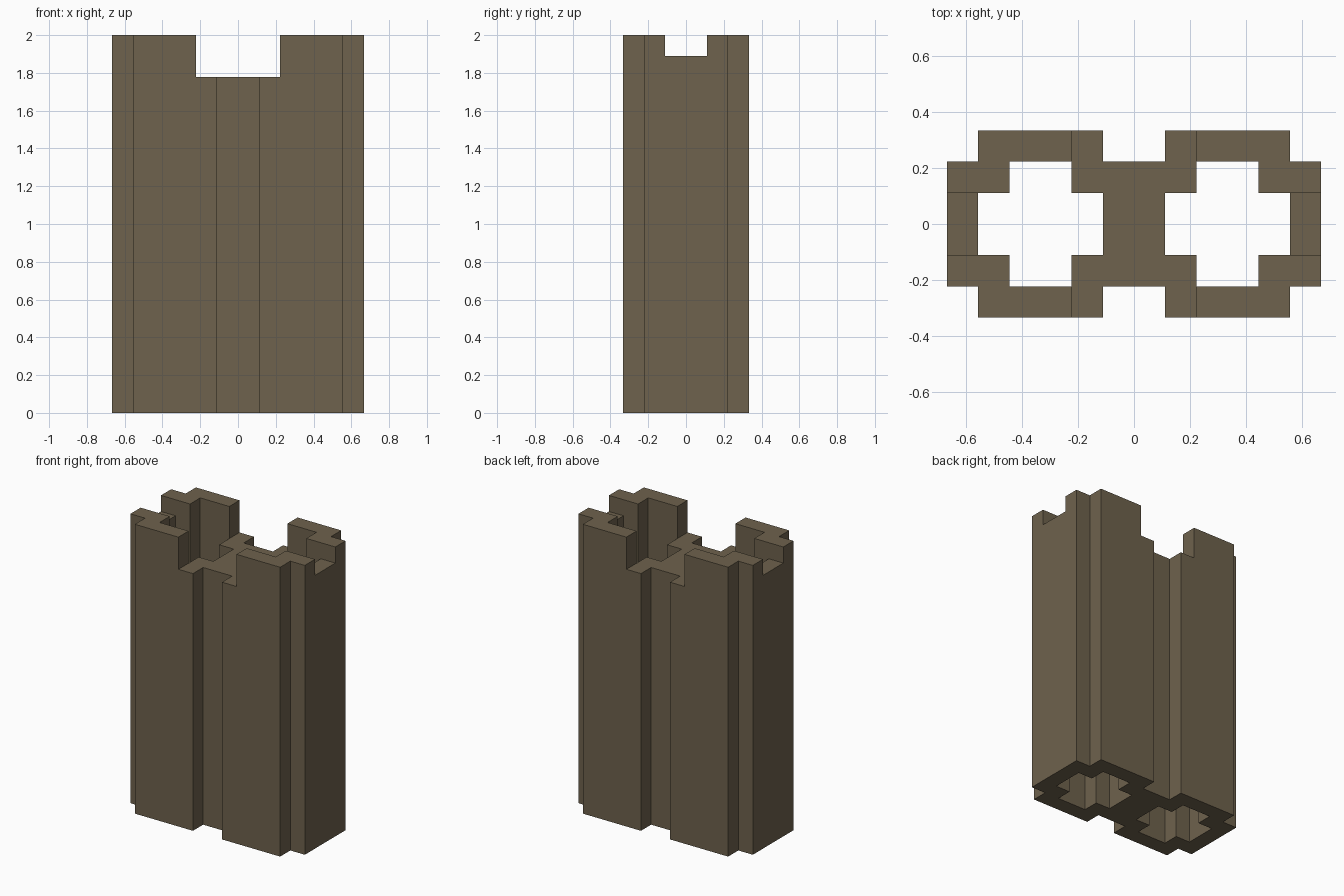
import bpy
import bmesh

cube = bpy.data.objects.get("Cube")
if cube:
    bpy.data.objects.remove(cube, do_unlink=True)

U = 1 / 9  # module: every dimension is a whole number of these

wood = bpy.data.materials.new("dull_brown")
wood.use_nodes = True
BROWN = (0.156, 0.122, 0.074, 1)
wood.diffuse_color = BROWN
bsdf = wood.node_tree.nodes["Principled BSDF"]
bsdf.inputs["Base Color"].default_value = BROWN
bsdf.inputs["Roughness"].default_value = 0.9


def mirrored_ring(quarter):
    """Closed outline from the points of its +x +y quarter."""
    top = quarter + [(-x, y) for x, y in reversed(quarter)]
    return top + [(x, -y) for x, y in reversed(top)]


def prism(name, outline, z0, z1, cx=0):
    """Vertical prism over an outline, all measured in modules."""
    bm = bmesh.new()
    low = [bm.verts.new(((x + cx) * U, y * U, z0 * U)) for x, y in outline]
    high = [bm.verts.new(((x + cx) * U, y * U, z1 * U)) for x, y in outline]
    bm.faces.new(low[::-1])
    bm.faces.new(high)
    n = len(outline)
    for i in range(n):
        j = (i + 1) % n
        bm.faces.new((low[i], low[j], high[j], high[i]))
    bmesh.ops.recalc_face_normals(bm, faces=bm.faces)
    mesh = bpy.data.meshes.new(name)
    bm.to_mesh(mesh)
    bm.free()
    mesh.materials.append(wood)
    obj = bpy.data.objects.new(name, mesh)
    bpy.context.collection.objects.link(obj)
    return obj


def cut(body, cutter):
    """Subtract the cutter from the body, then discard it."""
    cutter.hide_render = True
    mod = body.modifiers.new(cutter.name, 'BOOLEAN')
    mod.operation = 'DIFFERENCE'
    mod.solver = 'EXACT'
    mod.object = cutter
    bpy.context.view_layer.objects.active = body
    bpy.ops.object.modifier_apply(modifier=mod.name)
    bpy.data.objects.remove(cutter, do_unlink=True)


# Twin tower block with stepped corners and a recessed waist
body = prism("twin_shaft_body",
             mirrored_ring([(6, 2), (5, 2), (5, 3), (1, 3), (1, 2)]), 0, 18)

# Wide notch across the waist, shallow notch through both end walls
cut(body, prism("waist_notch", mirrored_ring([(2, 5)]), 16, 20))
cut(body, prism("end_notch", mirrored_ring([(8, 1)]), 17, 20))

# Cross-shaped shaft through each half
for side, cx in (("right", -3), ("left", 3)):
    cut(body, prism(side + "_shaft",
                    mirrored_ring([(2, 1), (1, 1), (1, 2)]), -1, 21, cx))
